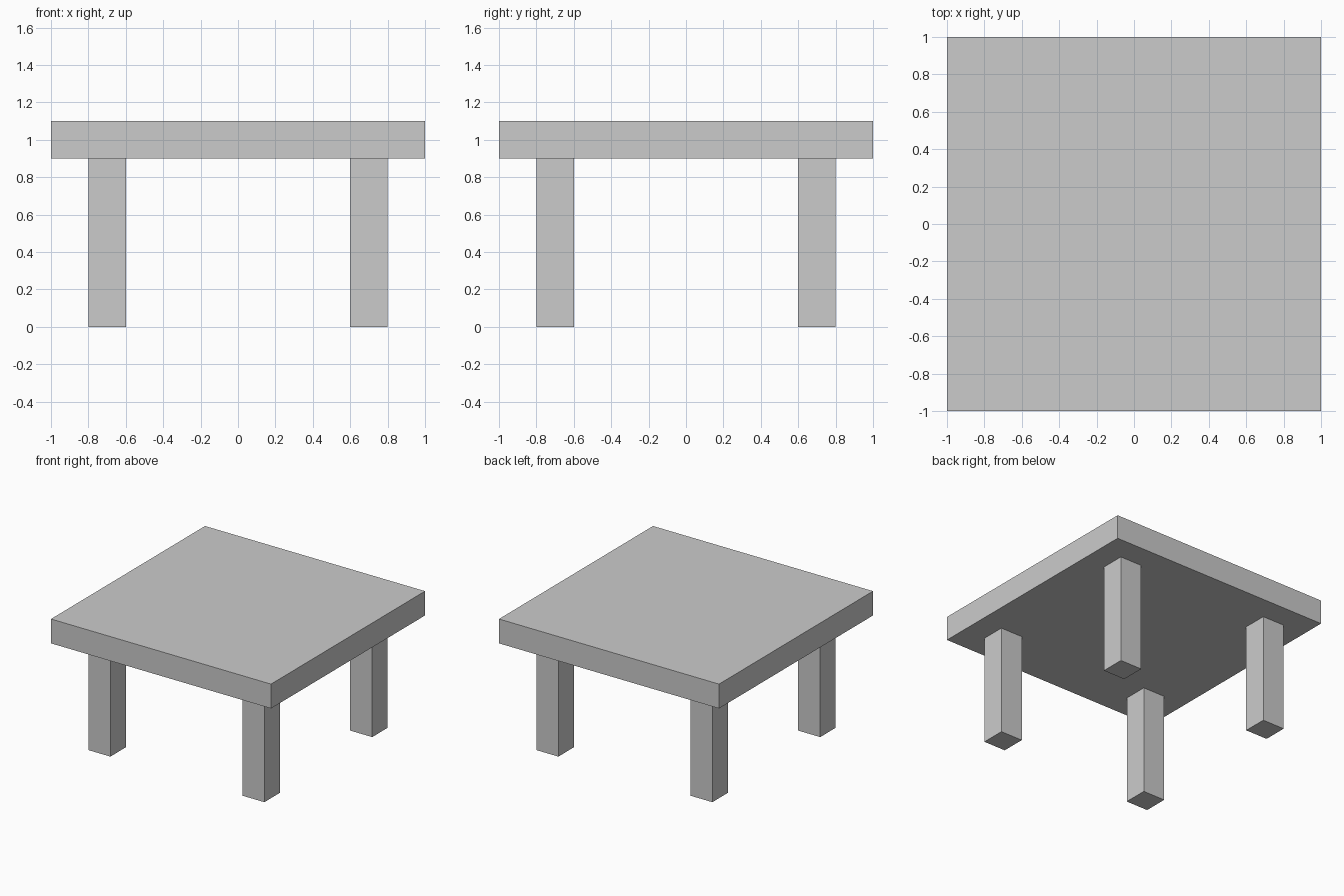
import bpy

if "Cube" in bpy.data.objects:
    bpy.data.objects.remove(bpy.data.objects["Cube"])


def box(name, low, high):
    """Axis-aligned box between two corners."""
    centre = [(a + b) / 2 for a, b in zip(low, high)]
    bpy.ops.mesh.primitive_cube_add(size=1, location=centre)
    obj = bpy.context.object
    obj.name = name
    obj.scale = [b - a for a, b in zip(low, high)]
    bpy.ops.object.transform_apply(location=False, rotation=False, scale=True)
    return obj


LEG_HEIGHT = 0.9
LEG_HALF = 0.1
LEG_OFFSET = 0.7

# Square slab top
box("table_top", (-1, -1, LEG_HEIGHT), (1, 1, 1.1))

# Four square legs, inset from the corners
for y_name, y in (("front", -LEG_OFFSET), ("back", LEG_OFFSET)):
    for x_name, x in (("left", -LEG_OFFSET), ("right", LEG_OFFSET)):
        box(f"{y_name}_{x_name}_leg",
            (x - LEG_HALF, y - LEG_HALF, 0),
            (x + LEG_HALF, y + LEG_HALF, LEG_HEIGHT))
